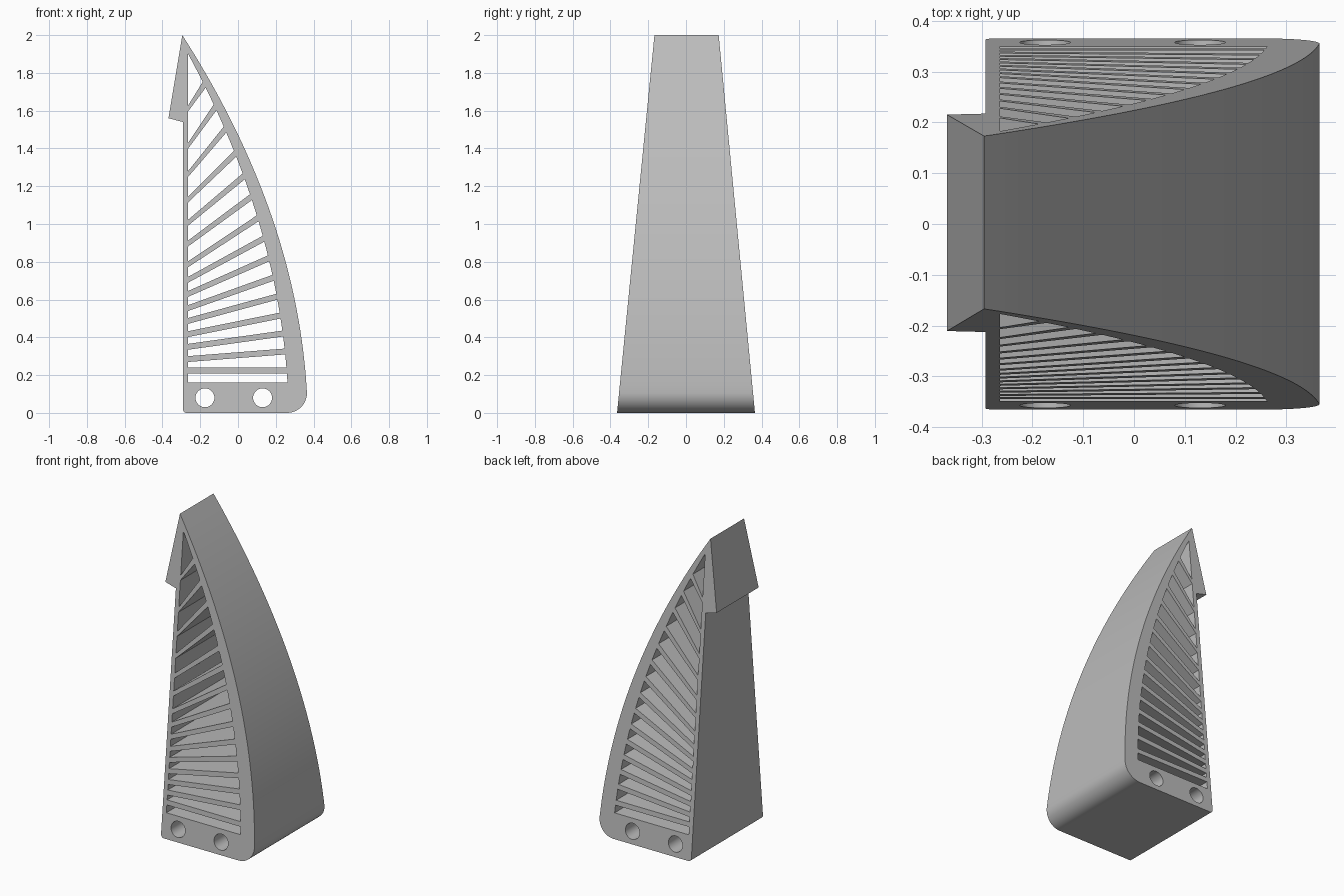
import bpy, bmesh
from math import sin, cos, radians

cube = bpy.data.objects.get("Cube")
if cube:
    bpy.data.objects.remove(cube, do_unlink=True)

# One grey plastic
GREY = (0.5, 0.5, 0.5, 1)
mat = bpy.data.materials.new("grey plastic")
mat.use_nodes = True
mat.diffuse_color = GREY
mat.node_tree.nodes["Principled BSDF"].inputs["Base Color"].default_value = GREY


def bow(z, low, high, sag):
    """x of a bowed edge running from low to high, bulging by sag."""
    t = (z - low[1]) / (high[1] - low[1])
    return low[0] + (high[0] - low[0]) * t + 4 * sag * t * (1 - t)


def arc(cx, cz, r, start, end, steps):
    angles = [radians(start + (end - start) * i / steps) for i in range(steps + 1)]
    return [(cx + r * cos(a), cz + r * sin(a)) for a in angles]


def inner_x(z):
    return bow(z, (0.262, 0.16), (-0.264, 1.9), 0.105)


# Outer profile: rounded base, bowed back, pointed tip and hook
base_z, tip = 0.105, (-0.295, 2.0)
outline = arc(-0.268, 0.022, 0.024, 180, 270, 6)
outline = [(x, max(z, 0)) for x, z in outline]
outline += arc(0.26, base_z, 0.105, -90, 0, 12)
for i in range(1, 40):
    z = base_z + (tip[1] - base_z) * i / 40
    outline.append((bow(z, (0.365, base_z), tip, 0.139), z))
outline += [tip, (-0.368, 1.56), (-0.292, 1.54)]

# Slots left between the slanted ribs: rib heights at the flat and bowed walls
rib_left = [0.224, 0.285, 0.35, 0.417, 0.487, 0.555, 0.63, 0.705,
            0.787, 0.897, 1.007, 1.13, 1.265, 1.415, 1.612]
rib_right = [0.224, 0.325, 0.42, 0.515, 0.615, 0.715, 0.818, 0.922,
             1.03, 1.142, 1.252, 1.372, 1.5, 1.617, 1.737]
WALL, HALF = -0.264, 0.0155
lower = [(0.16, 0.16)] + [(a + HALF, b + HALF) for a, b in zip(rib_left, rib_right)]
upper = [(a - HALF, b - HALF) for a, b in zip(rib_left, rib_right)] + [(1.9, 1.9)]
loops = [outline]
for (l0, r0), (l1, r1) in zip(lower, upper):
    slot = [(WALL, l0)]
    slot += [(inner_x(r0 + (r1 - r0) * k / 3), r0 + (r1 - r0) * k / 3) for k in range(4)]
    if l1 < 1.9:
        slot.append((WALL, l1))
    loops.append(slot)

# Two mounting holes through the base
for x in (-0.175, 0.13):
    loops.append(arc(x, 0.08, 0.05, 0, 350, 35))

# Fill the profile and give it depth
curve = bpy.data.curves.new("finger", "CURVE")
curve.dimensions = "2D"
curve.fill_mode = "BOTH"
curve.extrude = 1
for loop in loops:
    spline = curve.splines.new("POLY")
    spline.points.add(len(loop) - 1)
    for p, (x, z) in zip(spline.points, loop):
        p.co = (x, z, 0, 1)
    spline.use_cyclic_u = True
finger = bpy.data.objects.new("ribbed_finger", curve)
bpy.context.collection.objects.link(finger)
bpy.ops.object.select_all(action="DESELECT")
finger.select_set(True)
bpy.context.view_layer.objects.active = finger
bpy.ops.object.convert(target="MESH")
finger = bpy.context.view_layer.objects.active
finger.name = "ribbed_finger"

# Stand it upright and taper the depth towards the tip
bm = bmesh.new()
bm.from_mesh(finger.data)
for v in bm.verts:
    x, z, side = v.co
    v.co = (x, -0.365 + 0.099 * z if side > 0 else 0.365 - 0.096 * z, z)
bmesh.ops.remove_doubles(bm, verts=bm.verts, dist=0.0001)
bmesh.ops.recalc_face_normals(bm, faces=bm.faces)
bm.to_mesh(finger.data)
bm.free()
finger.data.materials.clear()
finger.data.materials.append(mat)
bpy.ops.object.shade_smooth_by_angle(angle=radians(30))
